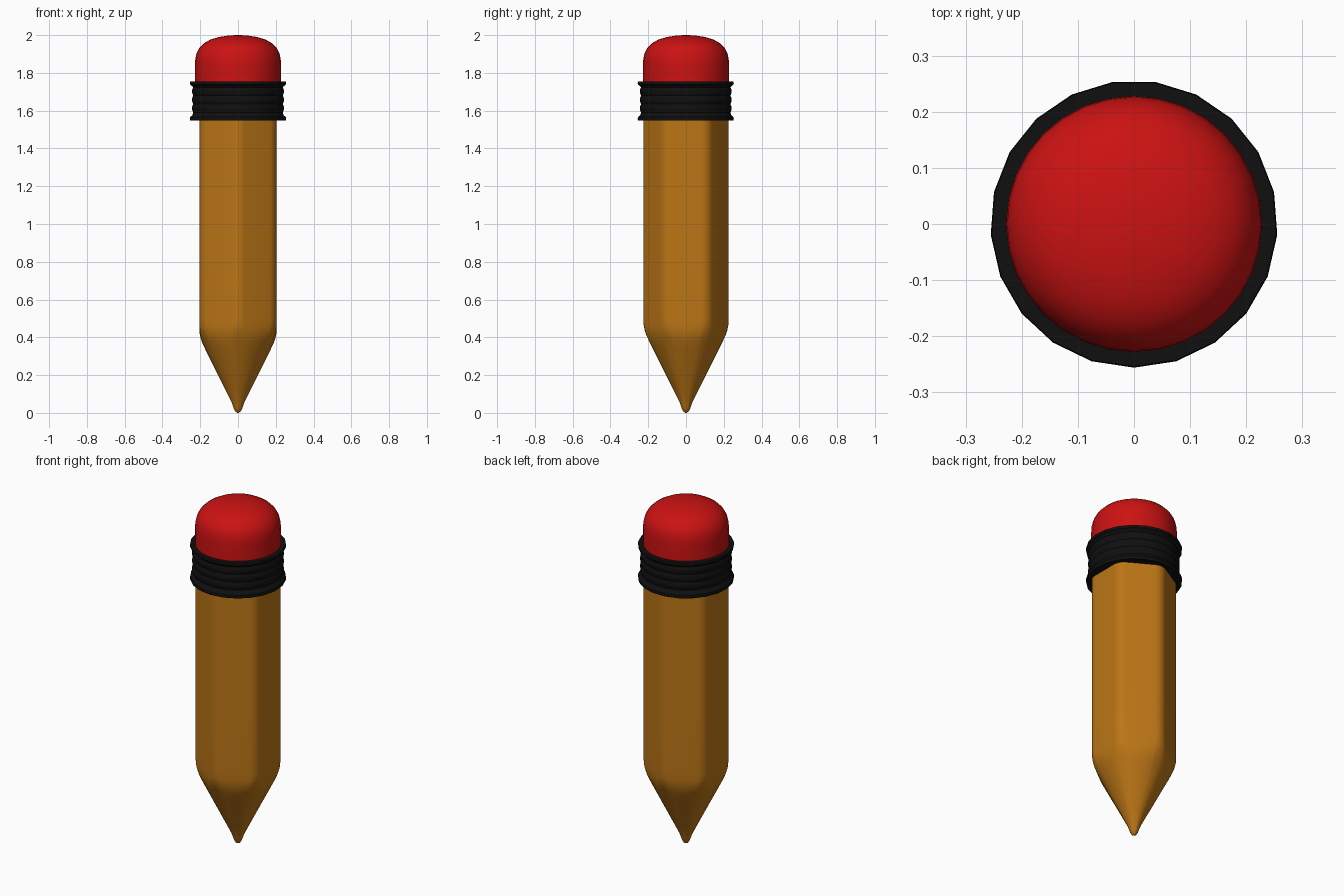
import bpy, bmesh, math

cube = bpy.data.objects.get("Cube")
if cube:
    bpy.data.objects.remove(cube)


def material(name, color):
    m = bpy.data.materials.new(name)
    m.use_nodes = True
    m.diffuse_color = (*color, 1)
    m.node_tree.nodes["Principled BSDF"].inputs["Base Color"].default_value = (*color, 1)
    return m


def loft(name, rings, mat, angle):
    """Skin a stack of equal rings, closing both ends."""
    bm = bmesh.new()
    rows = [[bm.verts.new(p) for p in ring] for ring in rings]
    n = len(rows[0])
    for low, high in zip(rows, rows[1:]):
        for i in range(n):
            j = (i + 1) % n
            bm.faces.new((low[i], low[j], high[j], high[i]))
    bm.faces.new(rows[0][::-1])
    bm.faces.new(rows[-1])
    mesh = bpy.data.meshes.new(name)
    bm.to_mesh(mesh)
    bm.free()
    mesh.materials.append(mat)
    obj = bpy.data.objects.new(name, mesh)
    bpy.context.collection.objects.link(obj)
    bpy.ops.object.select_all(action="DESELECT")
    obj.select_set(True)
    bpy.context.view_layer.objects.active = obj
    bpy.ops.object.shade_smooth_by_angle(angle=math.radians(angle))
    return obj


def turned(name, profile, sides, mat, angle):
    """Lathe a (radius, height) profile, with one corner at the front."""
    turns = [2 * math.pi * i / sides - math.pi / 2 for i in range(sides)]
    rings = [[(r * math.cos(t), r * math.sin(t), z) for t in turns] for r, z in profile]
    return loft(name, rings, mat, angle)


orange = material("orange_wood", (0.50, 0.18, 0.008))
black = material("black_band", (0.005, 0.005, 0.005))
red = material("red_rubber", (0.60, 0.006, 0.006))

# Hexagonal section with rounded corners, edges facing front and back
APOTHEM, FILLET = 0.205, 0.069
offset = (APOTHEM - FILLET) / math.cos(math.pi / 6)
section = []
for k in range(6):
    corner = math.radians(60 * k + 30)
    for step in range(-3, 4):
        a = corner + math.radians(step * 10)
        if step == -3:
            # extra point in the middle of each flat
            mid = corner - math.pi / 6
            section.append((APOTHEM * math.cos(mid), APOTHEM * math.sin(mid)))
        section.append((offset * math.cos(corner) + FILLET * math.cos(a),
                        offset * math.sin(corner) + FILLET * math.sin(a)))


def soft_min(a, b, k=0.025):
    h = max(k - abs(a - b), 0) / k
    return min(a, b) - h * h * k / 4


# Body sharpened by a cone, with a blunt rounded tip
def body_ring(z, tip=None):
    cone = tip if tip is not None else 0.03 + (z - 0.05) * 0.5
    ring = []
    for x, y in section:
        r = math.hypot(x, y)
        s = soft_min(r, cone) / r
        ring.append((x * s, y * s, z))
    return ring


tip_rings = [body_ring(z, r) for z, r in ((0, 0.003), (0.005, 0.012), (0.02, 0.021), (0.04, 0.028))]
heights = [0.06, 0.12, 0.2, 0.28, 0.33, 0.36, 0.38, 0.4, 0.42, 0.44, 0.46, 0.5, 0.8, 1.2, 1.6]
loft("pencil_body", tip_rings + [body_ring(z) for z in heights], orange, 50)

# Ribbed band with a flange at each end
band = [(0.254, 1.548), (0.256, 1.556), (0.254, 1.566), (0.243, 1.575)]
for i in range(3):
    z = 1.59 + i * 0.045
    band += [(0.238, z), (0.244, z + 0.015), (0.244, z + 0.03)]
band += [(0.238, 1.723), (0.243, 1.73), (0.254, 1.738), (0.256, 1.746), (0.254, 1.754)]
turned("band", band, 21, black, 35)

# Domed eraser
dome = [(0.228, 1.7), (0.228, 1.84), (0.226, 1.875), (0.219, 1.905), (0.204, 1.933),
        (0.18, 1.957), (0.145, 1.977), (0.1, 1.99), (0.05, 1.998), (0.01, 2.0)]
turned("eraser", dome, 32, red, 60)
